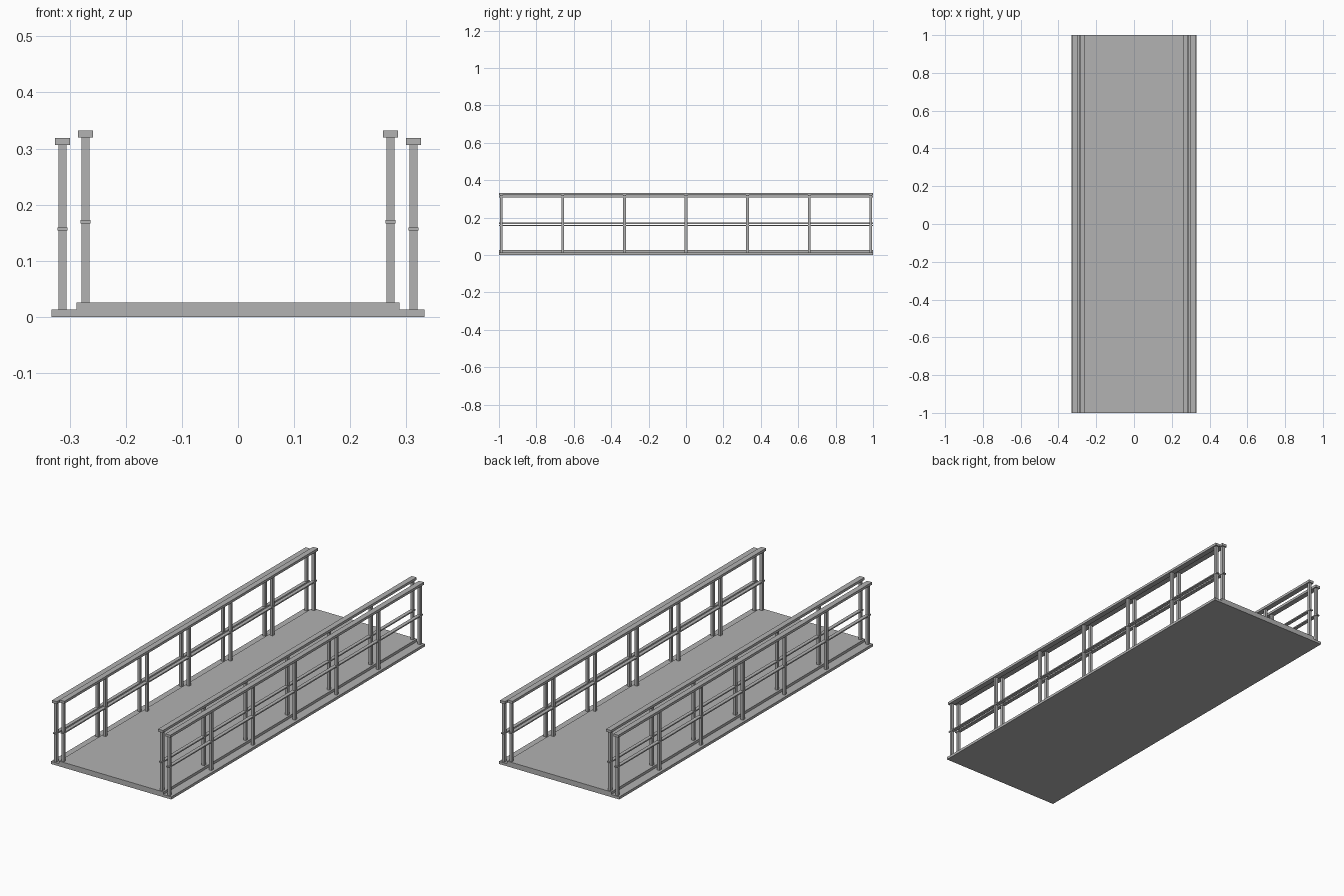
import bpy
import bmesh
from mathutils import Matrix, Vector

cube = bpy.data.objects.get("Cube")
if cube:
    bpy.data.objects.remove(cube, do_unlink=True)

GREY = (0.445, 0.445, 0.445, 1.0)
grey = bpy.data.materials.new("plain_grey")
grey.use_nodes = True
grey.diffuse_color = GREY
grey.node_tree.nodes["Principled BSDF"].inputs["Base Color"].default_value = GREY

LENGTH = 2.0
POST = 0.014
POST_COUNT = 7
POST_END = 0.987
RAIL_WIDTH = 0.027
RAIL_HEIGHT = 0.0125
MID_WIDTH = 0.018
MID_HEIGHT = 0.006


def finish(name, bm):
    bmesh.ops.recalc_face_normals(bm, faces=bm.faces)
    mesh = bpy.data.meshes.new(name)
    bm.to_mesh(mesh)
    bm.free()
    mesh.materials.append(grey)
    obj = bpy.data.objects.new(name, mesh)
    bpy.context.scene.collection.objects.link(obj)
    return obj


def add_box(bm, x, y, bottom, top, width, depth):
    place = Matrix.Translation((x, y, (bottom + top) / 2))
    size = Matrix.Diagonal((width, depth, top - bottom, 1))
    bmesh.ops.create_cube(bm, size=1, matrix=place @ size)


# Deck: stepped cross-section extruded along the full length
half = [(0.332, 0), (0.332, 0.013), (0.288, 0.013), (0.288, 0.026)]
outline = half + [(-x, z) for x, z in reversed(half)]
bm = bmesh.new()
end = bm.faces.new([bm.verts.new((x, -LENGTH / 2, z)) for x, z in outline])
swept = bmesh.ops.extrude_face_region(bm, geom=[end])
verts = [v for v in swept["geom"] if isinstance(v, bmesh.types.BMVert)]
bmesh.ops.translate(bm, verts=verts, vec=Vector((0, LENGTH, 0)))
finish("deck", bm)


# Railing: a row of posts, a thin middle rail and a wide handrail
def railing(name, x, floor):
    handrail_base = floor + 0.2935
    bm = bmesh.new()
    for i in range(POST_COUNT):
        y = POST_END * (2 * i / (POST_COUNT - 1) - 1)
        add_box(bm, x, y, floor, handrail_base, POST, POST)
    finish(name + "_posts", bm)

    bm = bmesh.new()
    mid = floor + 0.1435
    add_box(bm, x, 0, mid - MID_HEIGHT / 2, mid + MID_HEIGHT / 2, MID_WIDTH, LENGTH)
    finish(name + "_middle_rail", bm)

    bm = bmesh.new()
    add_box(bm, x, 0, handrail_base, handrail_base + RAIL_HEIGHT, RAIL_WIDTH, LENGTH)
    finish(name + "_handrail", bm)


# Two railings per side, the inner one standing on the raised deck
for side, sign in (("left", 1), ("right", -1)):
    railing(side + "_outer", sign * 0.313, 0.013)
    railing(side + "_inner", sign * 0.272, 0.026)
